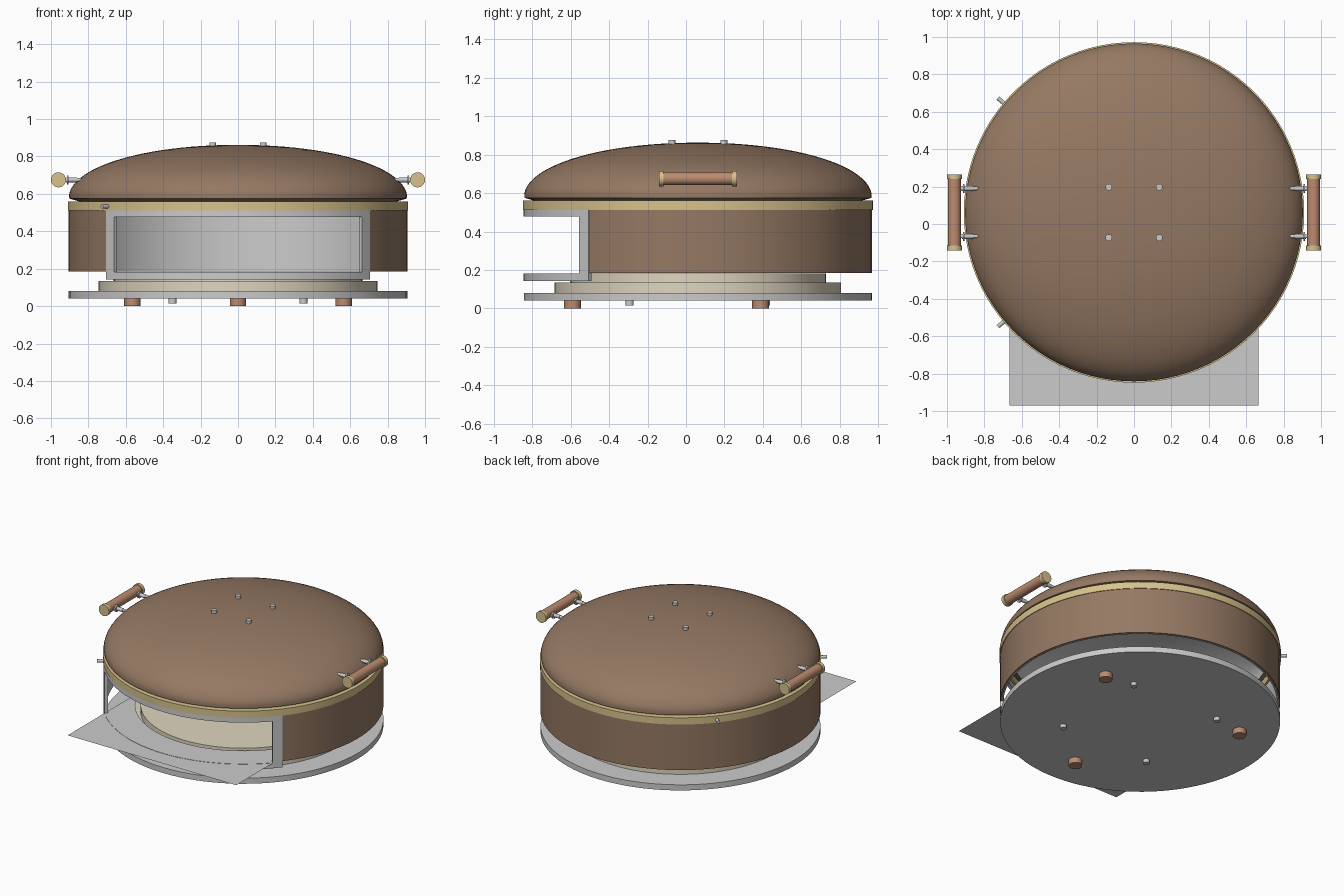
import bpy, bmesh, math
from mathutils import Vector

if "Cube" in bpy.data.objects:
    bpy.data.objects.remove(bpy.data.objects["Cube"])

CY = 0.062   # y of the round body's axis
R = 0.905
SEG = 96


def mat(name, col):
    m = bpy.data.materials.new(name)
    m.diffuse_color = (*col, 1)
    m.use_nodes = True
    m.node_tree.nodes["Principled BSDF"].inputs["Base Color"].default_value = m.diffuse_color
    return m


BROWN = mat("brown_enamel", (0.30, 0.19, 0.125))
COPPER = mat("copper_wood", (0.50, 0.26, 0.16))
BRASS = mat("brass", (0.68, 0.54, 0.26))
STONE = mat("stone", (0.74, 0.67, 0.53))


def finish(name, bm, m=None, angle=35):
    bmesh.ops.remove_doubles(bm, verts=bm.verts, dist=1e-5)
    bmesh.ops.recalc_face_normals(bm, faces=bm.faces)
    me = bpy.data.meshes.new(name)
    bm.to_mesh(me)
    bm.free()
    ob = bpy.data.objects.new(name, me)
    bpy.context.collection.objects.link(ob)
    if m:
        me.materials.append(m)
    bpy.ops.object.select_all(action='DESELECT')
    ob.select_set(True)
    bpy.context.view_layer.objects.active = ob
    bpy.ops.object.shade_smooth_by_angle(angle=math.radians(angle))
    return ob


def lathe(name, profile, m=None, closed=False):
    bm = bmesh.new()
    vs = [bm.verts.new((r, CY, z)) for r, z in profile]
    n = len(vs)
    es = [bm.edges.new((vs[i], vs[(i + 1) % n])) for i in range(n if closed else n - 1)]
    bmesh.ops.spin(bm, geom=vs + es, cent=(0, CY, 0), axis=(0, 0, 1),
                   angle=2 * math.pi, steps=SEG, use_merge=True)
    return finish(name, bm, m)


def disc(name, r, z0, z1, m=None):
    return lathe(name, [(0, z0), (r, z0), (r, z1), (0, z1)], m)


def rod(name, a, b, r, m=None, seg=24):
    a, b = Vector(a), Vector(b)
    bm = bmesh.new()
    bmesh.ops.create_cone(bm, cap_ends=True, segments=seg, radius1=r, radius2=r, depth=(b - a).length)
    q = (b - a).to_track_quat('Z', 'Y')
    for v in bm.verts:
        v.co = q @ v.co + (a + b) / 2
    return finish(name, bm, m)


def curved_panel(name, r, angles, zs, keep, thick, m=None):
    # angles are measured from the front (-y); keep(angle, z) selects cells
    bm = bmesh.new()
    g = [[bm.verts.new((r * math.sin(a), CY - r * math.cos(a), z)) for z in zs] for a in angles]
    for i in range(len(angles) - 1):
        for j in range(len(zs) - 1):
            if keep((angles[i] + angles[i + 1]) / 2, (zs[j] + zs[j + 1]) / 2):
                f = bm.faces.new((g[i][j], g[i + 1][j], g[i + 1][j + 1], g[i][j + 1]))
    bmesh.ops.delete(bm, geom=[v for v in bm.verts if not v.link_faces], context='VERTS')
    for f in bm.faces:
        f.normal_update()
    ret = bmesh.ops.solidify(bm, geom=bm.faces[:], thickness=thick)
    # keep the panel's outer face at r
    far = max(math.hypot(v.co.x, v.co.y - CY) for v in bm.verts)
    for v in bm.verts:
        k = math.hypot(v.co.x, v.co.y - CY)
        s = (k - (far - r)) / k
        v.co.x *= s
        v.co.y = CY + (v.co.y - CY) * s
    return finish(name, bm, m)


def span(a, b, n):
    return [a + (b - a) * i / n for i in range(n + 1)]


# base plate and stones
disc("base_plate", R, 0.04, 0.08)
disc("lower_stone", 0.745, 0.08, 0.135, STONE)
disc("cooking_stone", 0.665, 0.135, 0.182, STONE)

# feet and base bolts
for i in range(3):
    a = math.radians(-90 + 120 * i)
    x, y = 0.652 * math.cos(a), CY + 0.652 * math.sin(a)
    rod(f"foot_{i}", (x, y, 0), (x, y, 0.042), 0.044, COPPER)
for i, (sx, sy) in enumerate([(-1, -1), (1, -1), (-1, 1), (1, 1)]):
    x, y = 0.35 * sx, CY + 0.355 * sy
    rod(f"base_bolt_{i}", (x, y, 0.015), (x, y, 0.042), 0.021)
    # lid bolts
    x, y = 0.135 * sx, CY + 0.135 * sy
    rod(f"lid_bolt_{i}", (x, y, 0.83), (x, y, 0.876), 0.018)

# wall with front opening, outer skin and inner liner
OUT, INN = math.asin(0.705 / R), math.asin(0.662 / R)
wall = span(OUT, 2 * math.pi - OUT, 80)
curved_panel("outer_wall", R, wall, [0.185, 0.515], lambda a, z: True, 0.01, BROWN)
curved_panel("inner_liner", R - 0.011, wall, [0.185, 0.515], lambda a, z: True, 0.01)

# door frame around the opening
curved_panel("door_frame", R + 0.002, [-OUT] + span(-INN, INN, 40) + [OUT], [0.142, 0.182, 0.477, 0.515],
             lambda a, z: abs(a) > INN or z < 0.182 or z > 0.477, 0.024)

# brass band
lathe("brass_band", [(0.87, 0.512), (0.91, 0.512), (0.91, 0.56), (0.87, 0.56)], BRASS, True)

# domed lid and its inner lining
dome = [(0.84, 0.557), (0.902, 0.575)]
for i in range(1, 25):
    t = math.radians(90 * i / 24)
    dome.append((0.905 * math.cos(t) ** 0.97, 0.577 + 0.285 * math.sin(t) ** 0.97))
dome[-1] = (0, 0.862)
lathe("lid", dome, BROWN)
lining = [(0.84, 0.557)]
for i in range(1, 17):
    t = math.radians(90 * i / 16)
    lining.append((0.84 * math.cos(t), 0.557 + 0.285 * math.sin(t)))
lining[-1] = (0, 0.842)
lathe("lid_lining", lining)

# loading tray sheet with a round notch for the stone
bm = bmesh.new()
W, NR = 0.665, 0.70
a0 = math.asin(W / NR)
pts = [(W, -0.97), (-W, -0.97)]
pts = [(NR * math.sin(a), CY - NR * math.cos(a)) for a in span(-a0, a0, 40)]
lo = [bm.verts.new((x, -0.97, 0.18)) for x, y in pts]
hi = [bm.verts.new((x, y, 0.18)) for x, y in pts]
for i in range(40):
    bm.faces.new((lo[i], lo[i + 1], hi[i + 1], hi[i]))
bmesh.ops.solidify(bm, geom=bm.faces[:], thickness=0.003)
finish("loading_sheet", bm)

# side handles
for s, side in ((-1, "left"), (1, "right")):
    x, z = 0.96 * s, 0.675
    rod(f"{side}_grip", (x, CY - 0.185, z), (x, CY + 0.185, z), 0.034, COPPER, 32)
    for k in (-1, 1):
        rod(f"{side}_grip_cap_{k}", (x, CY + 0.178 * k, z), (x, CY + 0.203 * k, z), 0.04, BRASS, 32)
        y = CY + 0.128 * k
        rod(f"{side}_handle_post_{k}", (0.8 * s, y, z), (x, y, z), 0.01)
        rod(f"{side}_handle_washer_{k}", (0.86 * s, y, z), (0.92 * s, y, z), 0.013)
        rod(f"{side}_handle_collar_{k}", (0.905 * s, y, z), (0.915 * s, y, z), 0.024)

# small pins on the band
for k in (-1, 1):
    a = math.radians(180 - 40 * k)
    c, s = math.cos(a), math.sin(a)
    rod(f"band_pin_{k}", (0.87 * c, CY + 0.87 * s, 0.533), (0.95 * c, CY + 0.95 * s, 0.533), 0.011, None, 16)
